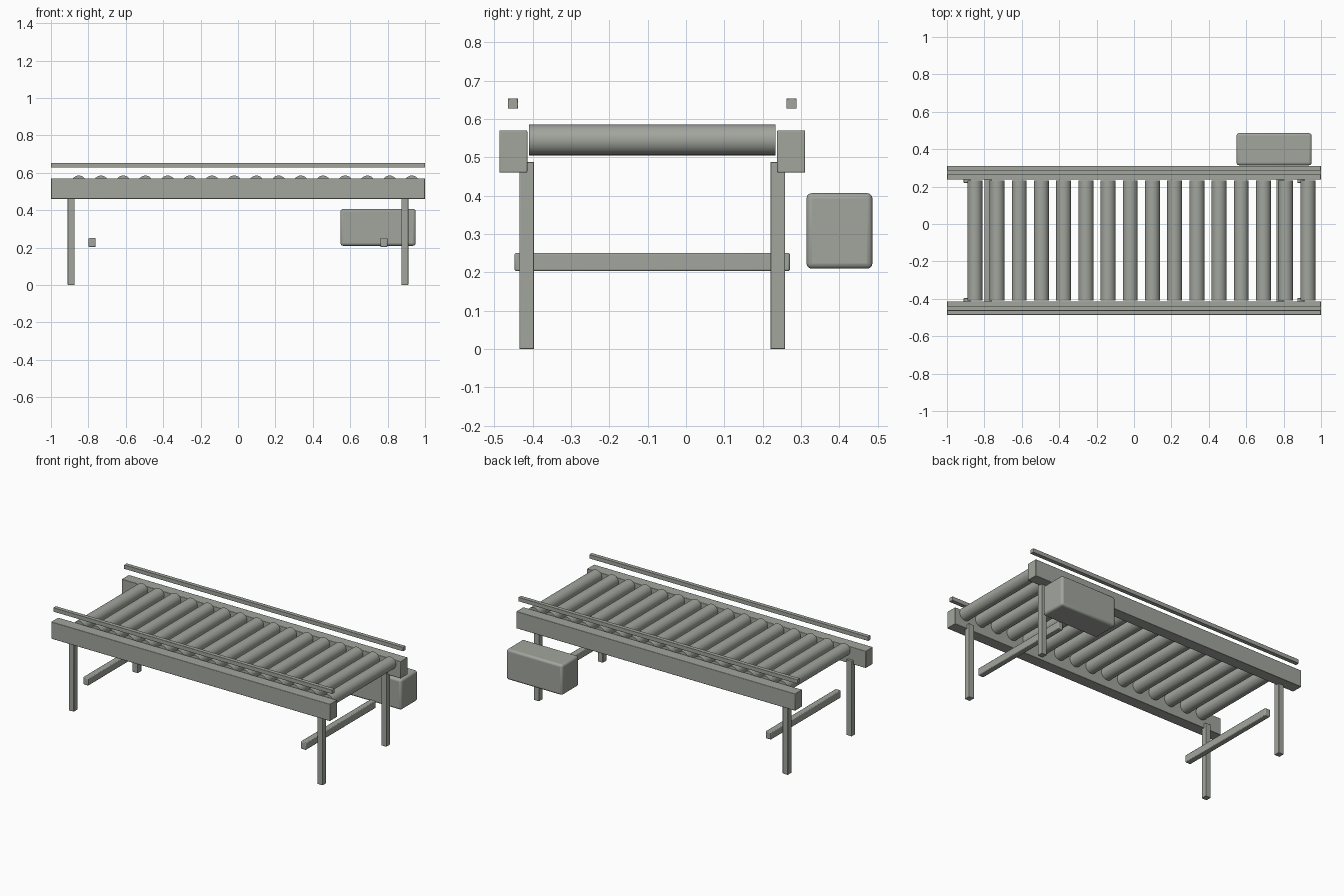
import bpy
import math

cube = bpy.data.objects.get("Cube")
if cube:
    bpy.data.objects.remove(cube, do_unlink=True)

steel = bpy.data.materials.new("grey_steel")
steel.use_nodes = True
colour = (0.36, 0.38, 0.34, 1)
steel.diffuse_color = colour
steel.node_tree.nodes["Principled BSDF"].inputs["Base Color"].default_value = colour

MID_Y = -0.088  # centre line of the conveyor bed


def box(name, centre, size, bevel=0.003, segments=2):
    bpy.ops.mesh.primitive_cube_add(size=1, location=centre)
    ob = bpy.context.object
    ob.name = name
    ob.scale = size
    bpy.ops.object.transform_apply(location=False, rotation=False, scale=True)
    ob.data.materials.append(steel)
    mod = ob.modifiers.new("rounded_edges", 'BEVEL')
    mod.width = bevel
    mod.segments = segments
    bpy.ops.object.shade_smooth_by_angle(angle=math.radians(35))
    return ob


# Side rails, guard rails and legs on both sides
for side, sy in (("front", -1), ("back", 1)):
    box(side + "_side_rail", (0, MID_Y + sy * 0.362, 0.515), (2, 0.073, 0.11))
    box(side + "_guard_rail", (0, MID_Y + sy * 0.363, 0.64), (2, 0.026, 0.026), 0.001)
    for end, sx in (("right", -1), ("left", 1)):
        box(f"{side}_{end}_leg", (sx * 0.892, MID_Y + sy * 0.327, 0.244),
            (0.037, 0.038, 0.488), 0.002)

# Cross braces
for end, sx in (("right", -1), ("left", 1)):
    box(end + "_cross_brace", (sx * 0.78, MID_Y, 0.227), (0.038, 0.718, 0.048), 0.005)

# Rollers
for i in range(16):
    bpy.ops.mesh.primitive_cylinder_add(
        vertices=32, radius=0.04, depth=0.643,
        location=(-0.851 + i * 0.1187, MID_Y, 0.545), rotation=(math.pi / 2, 0, 0))
    roller = bpy.context.object
    roller.name = f"roller_{i + 1}"
    roller.data.materials.append(steel)
    bpy.ops.object.shade_smooth_by_angle(angle=math.radians(35))

# Drive motor housing
box("motor_housing", (0.749, 0.4, 0.308), (0.402, 0.172, 0.197), 0.014, 3)
